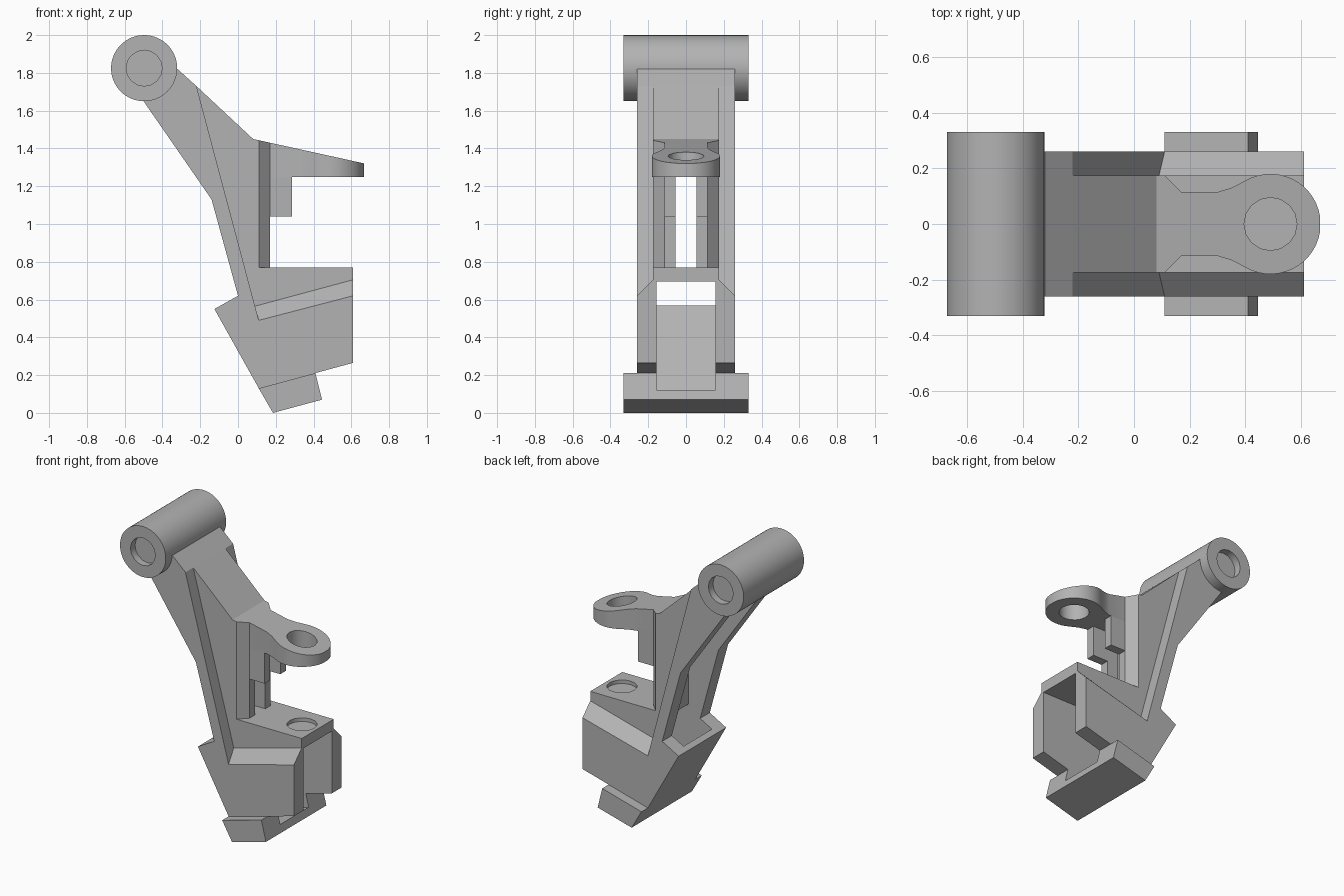
import bpy, bmesh
from math import sin, cos, radians, tau

if "Cube" in bpy.data.objects:
    bpy.data.objects.remove(bpy.data.objects["Cube"])

GREY = bpy.data.materials.new("plain grey")
GREY.use_nodes = True
GREY.diffuse_color = (0.45, 0.45, 0.45, 1)
GREY.node_tree.nodes["Principled BSDF"].inputs["Base Color"].default_value = (0.45, 0.45, 0.45, 1)


def loft(name, rings):
    """Solid through matching rings of 3D points."""
    bm = bmesh.new()
    loops = [[bm.verts.new(p) for p in ring] for ring in rings]
    bm.faces.new(loops[0])
    bm.faces.new(loops[-1])
    for a, b in zip(loops, loops[1:]):
        for i in range(len(a)):
            j = (i + 1) % len(a)
            bm.faces.new((a[i], a[j], b[j], b[i]))
    bmesh.ops.recalc_face_normals(bm, faces=bm.faces)
    mesh = bpy.data.meshes.new(name)
    bm.to_mesh(mesh)
    bm.free()
    mesh.materials.append(GREY)
    ob = bpy.data.objects.new(name, mesh)
    bpy.context.collection.objects.link(ob)
    return ob


def side_prism(name, outline, half, centre=0):
    """Side outline (x, z) extruded across the width."""
    return loft(name, [[(x, centre + s * half, z) for x, z in outline] for s in (-1, 1)])


def plan_prism(name, outline, bottom, top):
    """Plan outline (x, y) raised to a height that may depend on x."""
    return loft(name, [[(x, y, bottom) for x, y in outline],
                       [(x, y, top(x)) for x, y in outline]])


def circle(cx, cy, r, n):
    return [(cx + r * cos(tau * i / n), cy + r * sin(tau * i / n)) for i in range(n)]


def rect(x0, x1, z0, z1):
    return [(x0, z0), (x1, z0), (x1, z1), (x0, z1)]


def mirrored(half):
    """Close a plan outline about the y = 0 line."""
    return half + [(x, -y) for x, y in reversed(half)]


def lug_top(x):
    return 1.45 - 0.22 * (x - 0.08)


# Arm flanks with the base block, bevelled along the block shoulder
back_edge = [(-0.22, 1.73), (-0.32, 1.82), (-0.5, 1.82), (-0.5, 1.65), (-0.14, 1.13),
             (0, 0.62), (-0.125, 0.55), (0.11, 0.13), (0.61, 0.265)]
outer = back_edge + [(0.61, 0.62), (0.11, 0.49)]
inner = back_edge + [(0.61, 0.705), (0.09, 0.565)]
flanks = loft("arm_flanks", [[(x, y, z) for x, z in ring] for y, ring in
                             ((-0.26, outer), (-0.175, inner), (0.175, inner), (0.26, outer))])

# Narrower core carrying the sloping top and the seat
core = side_prism("arm_core", [(-0.22, 1.73), (0.08, 1.45), (0.11, lug_top(0.11)), (0.11, 0.77),
                               (0.61, 0.77), (0.61, 0.6), (0.05, 0.5), (0.05, 0.6),
                               (-0.25, 1.7)], 0.175)

# Chamfered front column
column = plan_prism("front_column", mirrored([(0.08, 0.175), (0.11, 0.175), (0.17, 0.115)]),
                    0.76, lug_top)

# Eye lug with a narrow waist
arc = [(0.49 + 0.18 * cos(radians(a)), 0.18 * sin(radians(a))) for a in range(120, 0, -8)]
lug = plan_prism("eye_lug", mirrored([(0.12, 0.115), (0.3, 0.115), (0.35, 0.13)] + arc),
                 1.25, lug_top)

# Gusset beneath the lug, and the foot
gusset = side_prism("lug_gusset", rect(0.12, 0.285, 1.04, 1.27), 0.115)
foot = side_prism("foot", [(0.11, 0.13), (0.185, 0), (0.445, 0.07), (0.41, 0.211)], 0.33)

# Pivot tube
tube = side_prism("pivot_tube", circle(-0.497, 1.825, 0.175, 64), 0.33)

# Cutters: hollow, front slot, pin bore and blind tube ends
hollow = side_prism("hollow_cutter", [(0.8, 0.695), (0.09, 0.695), (0.09, 1.37), (-0.36, 1.78),
                                      (-0.7, 1.78), (-0.7, 1.2), (-0.2, 0.634), (-0.09, 0.57),
                                      (0.195, 0.057), (0.8, 0.22)], 0.155)
slot = side_prism("slot_cutter", rect(-0.4, 0.4, 0.77, 1.25), 0.055)
bore = plan_prism("bore_cutter", circle(0.49, 0, 0.095, 16), 0.745, lambda x: 1.6)
ends = [side_prism("end_cutter", circle(-0.497, 1.825, 0.095, 16), 0.05, s * 0.33)
        for s in (-1, 1)]

jobs = [(flanks, [hollow]), (core, [hollow, slot, bore]), (column, [hollow, slot]),
        (lug, [bore]), (gusset, [slot]), (foot, [hollow]), (tube, ends)]
for part, cutters in jobs:
    bpy.ops.object.select_all(action="DESELECT")
    part.select_set(True)
    bpy.context.view_layer.objects.active = part
    for cutter in cutters:
        mod = part.modifiers.new("cut", "BOOLEAN")
        mod.operation, mod.solver, mod.object = "DIFFERENCE", "EXACT", cutter
        bpy.ops.object.modifier_apply(modifier=mod.name)
    bpy.ops.object.shade_smooth_by_angle(angle=radians(25))

for cutter in [hollow, slot, bore] + ends:
    bpy.data.objects.remove(cutter)
